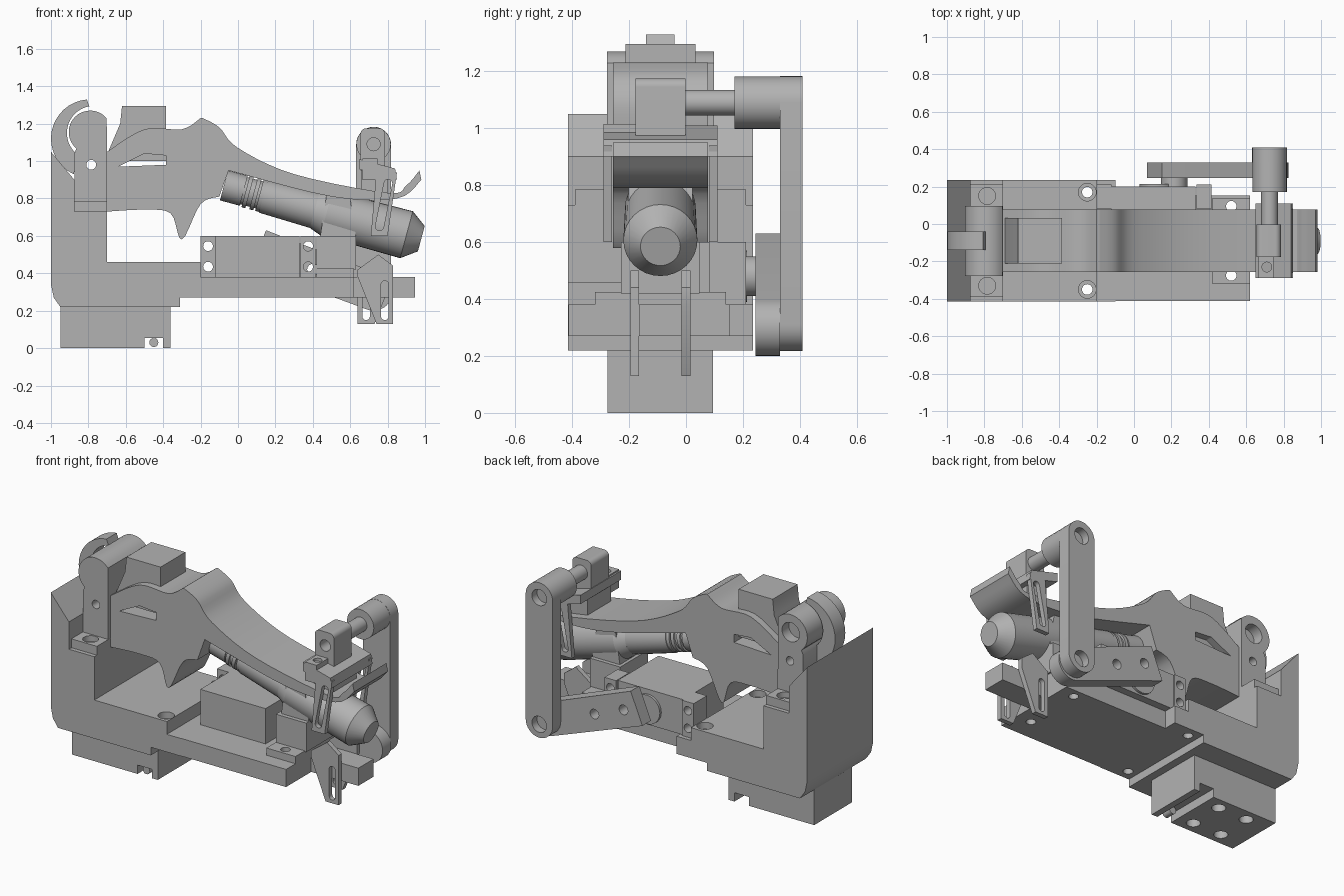
import bpy
import bmesh
from math import sin, cos, pi, radians, atan2
from mathutils import Matrix, Vector

default_cube = bpy.data.objects.get("Cube")
if default_cube:
    bpy.data.objects.remove(default_cube)

# One flat grey for every machined part
shade = (.45, .45, .45, 1)
grey = bpy.data.materials.new("machined_grey")
grey.use_nodes = True
grey.diffuse_color = shade
grey.node_tree.nodes["Principled BSDF"].inputs["Base Color"].default_value = shade

# Shared levels and planes
MID = -.09
FOOT, UNDER, DECK, LEDGE, SHELF = .22, .27, .38, .46, .73
LEFT, JAW, WALL = -1, -.875, -.7
PIVOT_X, PIVOT_LOW, PIVOT_HIGH = .725, .3, 1.09
SIDES = (-1, 1)


def finish(name, bm):
    bmesh.ops.recalc_face_normals(bm, faces=bm.faces)
    mesh = bpy.data.meshes.new(name)
    bm.to_mesh(mesh)
    bm.free()
    mesh.materials.append(grey)
    part = bpy.data.objects.new(name, mesh)
    bpy.context.collection.objects.link(part)
    return part


def prism(name, outline, width, y=MID):
    """Extrude an x-z outline, centred on the plane y."""
    bm = bmesh.new()
    face = bm.faces.new([bm.verts.new((x, y - width / 2, z)) for x, z in outline])
    extruded = bmesh.ops.extrude_face_region(bm, geom=[face])["geom"]
    moved = [item for item in extruded if isinstance(item, bmesh.types.BMVert)]
    bmesh.ops.translate(bm, verts=moved, vec=(0, width, 0))
    return finish(name, bm)


def box(name, left, right, bottom, top, width, y=MID):
    outline = [(left, bottom), (right, bottom), (right, top), (left, top)]
    return prism(name, outline, width, y)


def rod(name, start, end, radius, tip=None):
    """Cylinder or cone between two points."""
    start, end = Vector(start), Vector(end)
    along = end - start
    turn = along.to_track_quat("Z", "Y").to_matrix().to_4x4()
    bm = bmesh.new()
    bmesh.ops.create_cone(bm, cap_ends=True, segments=32, depth=along.length,
                          radius1=radius, radius2=radius if tip is None else tip,
                          matrix=Matrix.Translation(start.lerp(end, .5)) @ turn)
    return finish(name, bm)


def upright(name, x, y, bottom, top, radius):
    return rod(name, (x, y, bottom), (x, y, top), radius)


def crosswise(name, x, z, front, back, radius):
    return rod(name, (x, front, z), (x, back, z), radius)


def arc(x, z, radius, first, last, steps=16):
    angles = [radians(first + (last - first) * i / steps) for i in range(steps + 1)]
    return [(x + radius * cos(a), z + radius * sin(a)) for a in angles]


def capsule(start, end, radius):
    """Outline of a bar with round ends."""
    heading = atan2(end[1] - start[1], end[0] - start[0]) * 180 / pi
    return (arc(*start, radius, heading + 90, heading + 270)
            + arc(*end, radius, heading - 90, heading + 90))


def curve(points, steps=5):
    """Catmull-Rom curve through the points."""
    knots = [Vector(p) for p in (points[0], *points, points[-1])]
    path = []
    for before, start, end, after in zip(knots, knots[1:], knots[2:], knots[3:]):
        leave, arrive = (end - before) / 2, (after - start) / 2
        for step in range(steps):
            t = step / steps
            ease = t * t * (3 - 2 * t)
            bend = leave * t * (1 - t) ** 2 - arrive * t * t * (1 - t)
            path.append(tuple(start.lerp(end, ease) + bend))
    return path + [points[-1]]


def cut(part, *cutters):
    bpy.context.view_layer.objects.active = part
    for cutter in cutters:
        modifier = part.modifiers.new("cut", "BOOLEAN")
        modifier.operation = "DIFFERENCE"
        modifier.solver = "EXACT"
        modifier.object = cutter
        bpy.ops.object.modifier_apply(modifier=modifier.name)
        bpy.data.objects.remove(cutter)


# Base: stepped column, front plate, foot and front bar
column = prism("base_column", [
    (-.95, FOOT), (-.31, FOOT), (-.31, UNDER), (-.1, UNDER), (-.1, DECK), (-.2, DECK),
    (-.2, LEDGE), (WALL, LEDGE), (WALL, SHELF), (JAW, SHELF), (JAW, .9), (LEFT, 1.05),
    (LEFT, .34), (-.985, UNDER)], .65)
plate = box("front_plate", -.1, .62, UNDER, DECK, .565, y=-.13)
foot = box("base_foot", -.95, -.36, 0, FOOT, .37)
cut(foot, box("slot", -.5, -.4, -.1, .055, 1))
for side in SIDES:
    for x in (-.8, -.6):
        cut(foot, upright("drill", x, MID + side * .11, -.1, .1, .04))
crosswise("foot_screw", -.45, .03, -.26, -.2, .024)
box("front_bar", .55, .945, UNDER, DECK, .15)

# Feet of the jaw and the support, bolted down on both sides
jaw_foot = box("jaw_foot", JAW, WALL, SHELF, .785, .6)
support_foot = box("support_foot", .42, .62, DECK, .425, .46)
for side in SIDES:
    cut(jaw_foot, upright("drill", -.785, MID + side * .24, .75, 1, .045))
    cut(column, upright("drill", -.25, MID + side * .26, 0, 1, .028),
        upright("counterbore", -.25, MID + side * .26, .42, 1, .047))
    for part in (plate, support_foot):
        cut(part, upright("drill", .52, MID + side * .185, 0, 1, .028))

# Jaw bracket with its hook lever
jaw = prism("jaw_bracket", [(JAW, SHELF), (WALL, SHELF)]
            + arc(-.79, 1.155, .115, 40, 230) + [(JAW, 1.04)], .375)
cut(jaw, crosswise("drill", -.785, .98, -1, 1, .026),
    crosswise("drill", -.79, 1.16, .03, 1, .06))
prism("hook_lever", arc(-.79, 1.12, .21, 95, 245) + arc(-.77, 1.15, .145, 235, 100), .1)

# Grip arm: hump, long back with curled tip, underside, trigger
hump = curve([(-.7, 1.05), (-.5, 1.17), (-.3, 1.17), (-.2, 1.23)])
back = curve([(-.19, 1.23), (-.1, 1.18), (0, 1.07), (.3, .93), (.8, .83), (.9, .87), (.97, .95)])
underside = curve([(.98, .9), (.85, .8), (.5, .81), (-.05, .95)])
trigger = curve([(-.1, .81), (-.2, .77), (-.3, .58), (-.36, .72), (-.5, .74), (-.7, .73)])
arm = prism("grip_arm", hump + back + underside + trigger, .333)
cut(arm, prism("side_slot", [(-.64, .97), (-.5, 1.04), (-.385, 1.03), (-.385, .98)], 1))
prism("upper_block", [(-.69, 1), (-.385, 1), (-.385, 1.295), (-.62, 1.295), (-.63, 1.2),
                      (-.69, 1.06)], .245)

# Sloping cylinder: neck, rings, tapered body, muzzle and nose
tail, nose = Vector((-.075, MID, .87)), Vector((.98, MID, .585))


def stage(name, first, last, radius, tip=None):
    rod("cylinder_" + name, tail.lerp(nose, first), tail.lerp(nose, last), radius, tip)


stage("tail", 0, .1, .083)
stage("neck", .09, .21, .075)
for place in (.11, .15, .18):
    stage("ring", place, place + .02, .088)
stage("body", .2, .47, .092, .1)
stage("shoulder", .46, .52, .1, .124)
stage("muzzle", .52, .925, .124, .13)
stage("nose", .925, 1, .13, .07)

# Cylinder support, narrowing upwards
box("support_lower", .42, .63, .42, .6, .275)
prism("support_upper", [(.44, .6), (.63, .6), (.6, .8), (.53, .83), (.475, .83)], .225)

# Servo with drilled mounts
box("servo_body", -.12, .33, DECK, .6, .4, y=0)
for centre in (-.16, .375):
    mount = box("servo_mount", centre - .04, centre + .04, DECK, .6, .13, y=.145)
    cut(mount, *[crosswise("drill", centre, z, -1, 1, .026) for z in (.435, .545)])
crosswise("servo_cover", .12, .48, .18, .215, .09)
crosswise("servo_hub", .215, .48, .19, .25, .07)

# Drive crank and upright link
crank = prism("crank_bar", [(.15, .63), (.07, .435)]
              + arc(PIVOT_X, PIVOT_LOW, .1, -112, 68), .085, y=.2875)
cut(crank, *[crosswise("drill", x, .58 - .4 * x, 0, 1, .03) for x in (.2, .4)])
link = prism("upright_link", capsule((PIVOT_X, PIVOT_LOW + .01), (PIVOT_X, PIVOT_HIGH), .093),
             .08, y=.37)
for z in (PIVOT_LOW, PIVOT_HIGH):
    cut(link, crosswise("drill", PIVOT_X, z, .36, 1, .05))
crosswise("link_boss", PIVOT_X, PIVOT_HIGH, .17, .34, .092)
crosswise("link_pin", PIVOT_X, PIVOT_HIGH, -.02, .18, .045)

# Clamp saddle over the arm, with the pin clevis
prism("saddle_plate", [(.65, 1.01), (.84, .96), (.85, .9), (.65, .955)], .4)
box("saddle_core", .66, .8, .82, .96, .23)
clevis = prism("clevis", [(.655, .95), (.785, .95)] + arc(.755, 1.145, .03, 0, 90)
               + arc(.685, 1.145, .03, 90, 180), .175)
cut(clevis, crosswise("drill", PIVOT_X, PIVOT_HIGH, -1, -.1, .035))
lug = box("clamp_lug", .665, .745, .9, 1.015, .12, y=-.23)
cut(lug, upright("drill", .71, -.23, .95, 2, .026))

# Slotted guide plates, a pair on the saddle and a pair on the bar
for side in SIDES:
    y = MID + side * .185
    guide = prism("upper_guide", [(.71, .6), (.8, .6), (.85, .94), (.74, .94)], .03, y)
    cut(guide, prism("slot", capsule((.757, .65), (.803, .88), .022), .1, y))
    y, middle = MID + side * .09, .735 - side * .05
    guide = prism("lower_guide", [(middle - .045, .13), (middle + .045, .13), (.83, DECK),
                                  (.83, .44), (.75, .5), (.64, .42), (.64, DECK)], .03, y)
    cut(guide, prism("slot", capsule((middle, .17), (middle, .34), .02), .1, y))

# Smooth the round surfaces, keep machined edges sharp
for part in bpy.context.collection.objects:
    part.select_set(part.type == "MESH")
bpy.ops.object.shade_smooth_by_angle(angle=radians(30))
